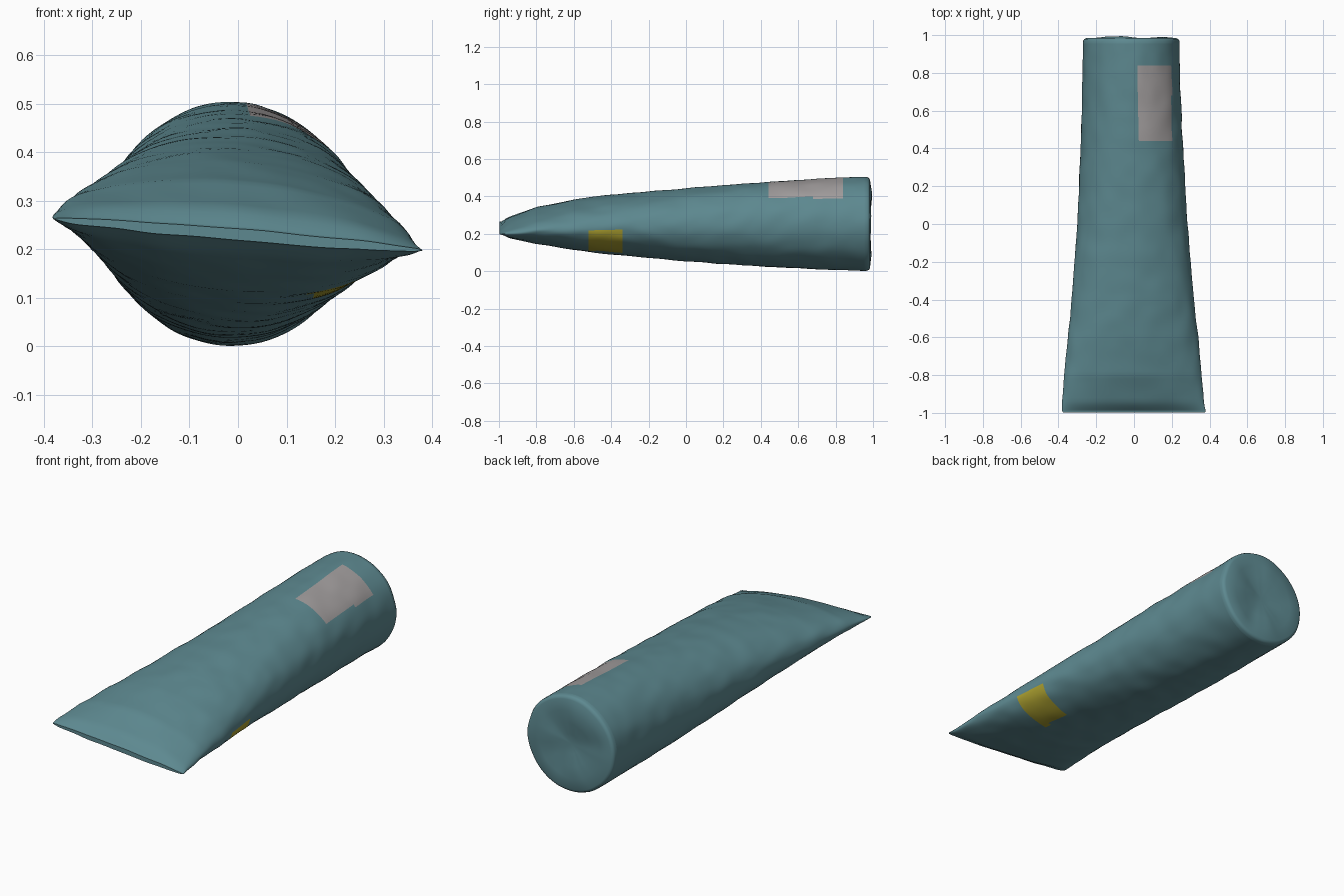
import bpy, bmesh, math
from mathutils import Vector, noise

if "Cube" in bpy.data.objects:
    bpy.data.objects.remove(bpy.data.objects["Cube"])

SIDES = 96


def material(name, rgb):
    m = bpy.data.materials.new(name)
    m.diffuse_color = (*rgb, 1)
    m.use_nodes = True
    m.node_tree.nodes["Principled BSDF"].inputs["Base Color"].default_value = m.diffuse_color
    return m


TEAL = material("teal", (0.11, 0.25, 0.28))
GREY = material("worn_grey", (0.36, 0.34, 0.34))
YELLOW = material("yellow", (0.42, 0.36, 0.03))

# Stations along the tube: y, left x, right x, bottom z, top z, roundness, edge tilt
STATIONS = [
    (-0.99, -0.38, 0.38, 0.218, 0.242, 2.1, 0.085),
    (-0.95, -0.38, 0.372, 0.187, 0.280, 2.0, 0.085),
    (-0.80, -0.37, 0.358, 0.150, 0.340, 1.9, 0.080),
    (-0.60, -0.35, 0.340, 0.115, 0.380, 1.95, 0.070),
    (-0.40, -0.33, 0.317, 0.090, 0.408, 2.0, 0.055),
    (0.00, -0.30, 0.283, 0.053, 0.443, 2.05, 0.025),
    (0.40, -0.282, 0.260, 0.025, 0.475, 2.05, 0.0),
    (0.80, -0.272, 0.242, 0.006, 0.499, 1.97, 0.0),
    (0.955, -0.270, 0.240, 0.002, 0.503, 1.95, 0.0),
]


def station(y):
    for a, b in zip(STATIONS, STATIONS[1:]):
        if y <= b[0] + 1e-6:
            t = (y - a[0]) / (b[0] - a[0])
            return [p + (q - p) * t for p, q in zip(a, b)]
    return list(STATIONS[-1])


def ring(bm, y, scale=1.0, y_out=None, bump=0.004):
    _, x0, x1, z0, z1, e, tilt = station(y)
    yo = y if y_out is None else y_out
    cx, cz = (x0 + x1) / 2, (z0 + z1) / 2
    verts = []
    for i in range(SIDES):
        a = math.tau * i / SIDES
        c, s = math.cos(a), math.sin(a)
        u = math.copysign(abs(c) ** (2 / e), c) * (x1 - x0) / 2 * scale
        w = math.copysign(abs(s) ** (2 / e), s) * (z1 - z0) / 2 * scale
        n = bump * noise.noise(Vector((c * 3, y * 9, s * 3)))
        verts.append(bm.verts.new((cx + u + n * c, yo, max(0, cz + w - tilt * u + n * s))))
    return verts


def bridge(bm, rings):
    for a, b in zip(rings, rings[1:]):
        for i in range(SIDES):
            j = (i + 1) % SIDES
            bm.faces.new((a[i], a[j], b[j], b[i]))


def finish(bm, name, angle):
    bmesh.ops.recalc_face_normals(bm, faces=bm.faces)
    me = bpy.data.meshes.new(name)
    bm.to_mesh(me)
    bm.free()
    for m in (TEAL, GREY, YELLOW):
        me.materials.append(m)
    ob = bpy.data.objects.new(name, me)
    bpy.context.collection.objects.link(ob)
    bpy.ops.object.select_all(action='DESELECT')
    ob.select_set(True)
    bpy.context.view_layer.objects.active = ob
    bpy.ops.object.shade_smooth_by_angle(angle=math.radians(angle))
    return ob


# Tube body, flattened at the front and round at the back
bm = bmesh.new()
ys = [-0.99, -0.985, -0.975] + [-0.96 + 0.02 * i for i in range(96)]
ys[-1] = 0.955
rings = [ring(bm, y) for y in ys]
bridge(bm, rings)

# Thin closed edge across the flattened front
front = ring(bm, -0.99, 0.99, -0.997)
bridge(bm, [front, rings[0]])
bm.faces.new(front)

# Coloured patches on the upper right and lower right
for f in bm.faces:
    c = f.calc_center_median()
    if 0.02 < c.x < 0.20 and 0.45 < c.y < 0.83 and c.z > 0.3:
        f.material_index = 1
    elif c.x > 0.15 and -0.52 < c.y < -0.34 and 0.10 < c.z < 0.22:
        f.material_index = 2
finish(bm, "tube_body", 50)

# Round end with a softened rim and a slightly uneven face
bm = bmesh.new()
profile = [(1.0, 0.955), (0.995, 0.97), (0.975, 0.979), (0.93, 0.984),
           (0.7, 0.988), (0.45, 0.984), (0.2, 0.976)]
caps = [ring(bm, 0.955, s, y) for s, y in profile]
for v in caps[4] + caps[5]:
    v.co.y += 0.012 * noise.noise(v.co * 9)
bridge(bm, caps)
tip = bm.verts.new((-0.015, 0.972, 0.252))
for i in range(SIDES):
    bm.faces.new((caps[-1][i], caps[-1][(i + 1) % SIDES], tip))
finish(bm, "round_end", 50)
